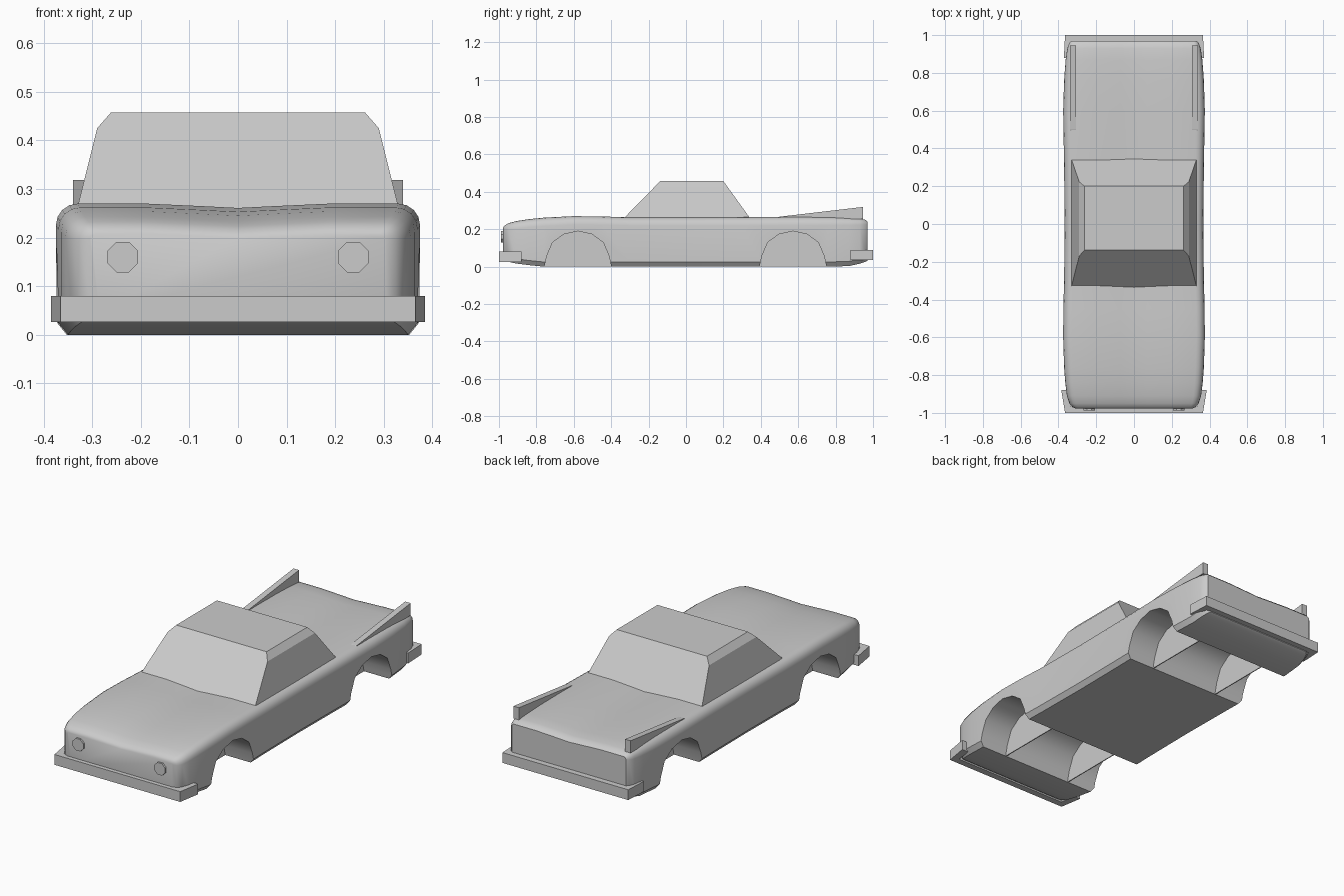
import bpy, bmesh, math

cube = bpy.data.objects.get("Cube")
if cube:
    bpy.data.objects.remove(cube, do_unlink=True)

grey = bpy.data.materials.new("light_grey")
grey.use_nodes = True
grey.diffuse_color = (0.6, 0.6, 0.6, 1)
grey.node_tree.nodes["Principled BSDF"].inputs["Base Color"].default_value = (0.6, 0.6, 0.6, 1)


def loft(name, rings):
    """Skin a row of matching closed rings and cap both ends."""
    bm = bmesh.new()
    rows = [[bm.verts.new(p) for p in ring] for ring in rings]
    n = len(rows[0])
    for a, b in zip(rows, rows[1:]):
        for i in range(n):
            bm.faces.new((a[i], a[(i + 1) % n], b[(i + 1) % n], b[i]))
    bm.faces.new(rows[0])
    bm.faces.new(rows[-1])
    bmesh.ops.recalc_face_normals(bm, faces=bm.faces)
    mesh = bpy.data.meshes.new(name)
    bm.to_mesh(mesh)
    bm.free()
    mesh.materials.append(grey)
    obj = bpy.data.objects.new(name, mesh)
    bpy.context.collection.objects.link(obj)
    return obj


def side_prism(name, profile, x0, x1):
    return loft(name, [[(x, y, z) for y, z in profile] for x in (x0, x1)])


# Body shell: y, half width, top height, bottom height, corner radius
stations = [
    (-0.978, 0.305, 0.208, 0.045, 0.012), (-0.97, 0.325, 0.22, 0.037, 0.025),
    (-0.95, 0.342, 0.232, 0.026, 0.035), (-0.91, 0.355, 0.243, 0.017, 0.04),
    (-0.84, 0.364, 0.254, 0.008, 0.043), (-0.76, 0.37, 0.262, 0, 0.045),
    (-0.6, 0.375, 0.27, 0, 0.045), (-0.45, 0.374, 0.268, 0, 0.045),
    (-0.3, 0.37, 0.264, 0, 0.045), (0, 0.367, 0.264, 0, 0.045),
    (0.3, 0.37, 0.265, 0, 0.045), (0.6, 0.375, 0.267, 0, 0.045),
    (0.76, 0.37, 0.266, 0, 0.045), (0.87, 0.362, 0.262, 0.003, 0.04),
    (0.93, 0.353, 0.258, 0.016, 0.035), (0.96, 0.342, 0.25, 0.026, 0.025),
    (0.97, 0.33, 0.24, 0.032, 0.012),
]


def body_ring(y, w, top, bottom, r):
    dip = 0.009
    half = [(0.07, top - dip * 0.6), (0.19, top)]
    for i in range(5):
        a = math.radians(90 - i * 22.5)
        half.append((w - r + r * math.cos(a), top - r + r * math.sin(a)))
    half += [(w, bottom + 0.025), (w - 0.02, bottom)]
    ring = [(0, top - dip)] + half + [(-x, z) for x, z in reversed(half)]
    return [(x, y, z) for x, z in ring]


body = loft("body", [body_ring(*s) for s in stations])

# Wheel arches cut across the body, with inner panels
arch = [(-0.18, -0.003), (-0.165, 0.06), (-0.135, 0.13), (-0.075, 0.173), (0, 0.19),
        (0.075, 0.173), (0.135, 0.13), (0.165, 0.06), (0.18, -0.003)]
for end, cy in (("front", -0.578), ("rear", 0.572)):
    profile = [(cy + y, z) for y, z in arch]
    cutter = side_prism(end + "_arch_cutter", profile, -0.6, 0.6)
    cutter.hide_render = True
    mod = body.modifiers.new("arch", "BOOLEAN")
    mod.operation = "DIFFERENCE"
    mod.solver = "EXACT"
    mod.object = cutter
    bpy.context.view_layer.objects.active = body
    bpy.ops.object.modifier_apply(modifier=mod.name)
    bpy.data.objects.remove(cutter, do_unlink=True)
    panel = [(y, max(z, 0)) for y, z in profile]
    for side, s in (("left", 1), ("right", -1)):
        side_prism(f"{end}_{side}_well_panel", panel, s * 0.2, s * 0.205)

bpy.ops.object.select_all(action="DESELECT")
body.select_set(True)
bpy.context.view_layer.objects.active = body
bpy.ops.object.shade_smooth_by_angle(angle=math.radians(35))

# Cabin with chamfered roof edges and raked ends
half = [(0.336, 0.24), (0.29, 0.425), (0.262, 0.457)]
section = half + [(-x, z) for x, z in reversed(half)]
loft("cabin", [[(x, y0 + (0.457 - z) * rake, z) for x, z in section]
               for y0, rake in ((-0.138, -0.98), (0.2, 0.72))])

# Wrap-around bumpers
for end, s, z0, z1, tip in (("front", -1, 0.026, 0.08, 0.385), ("rear", 1, 0.036, 0.09, 0.371)):
    outer = [(tip, s * 0.88), (0.365, s)]
    inner = [(0.335, s * 0.965), (0.345, s * 0.88)]
    plan = outer + [(-x, y) for x, y in reversed(outer)]
    plan += [(-x, y) for x, y in reversed(inner)] + inner
    loft(end + "_bumper", [[(x, y, z) for x, y in plan] for z in (z0, z1)])

# Tail fins and octagonal headlights
for side, s in (("left", 1), ("right", -1)):
    side_prism(side + "_fin", [(0.47, 0.255), (0.945, 0.255), (0.945, 0.319), (0.5, 0.267)],
               s * 0.308, s * 0.34)
    angles = [math.radians(22.5 + 45 * i) for i in range(8)]
    loft(side + "_headlight", [[(s * 0.237 + 0.034 * math.cos(a), y, 0.16 + 0.034 * math.sin(a))
                                for a in angles] for y in (-0.988, -0.965)])
